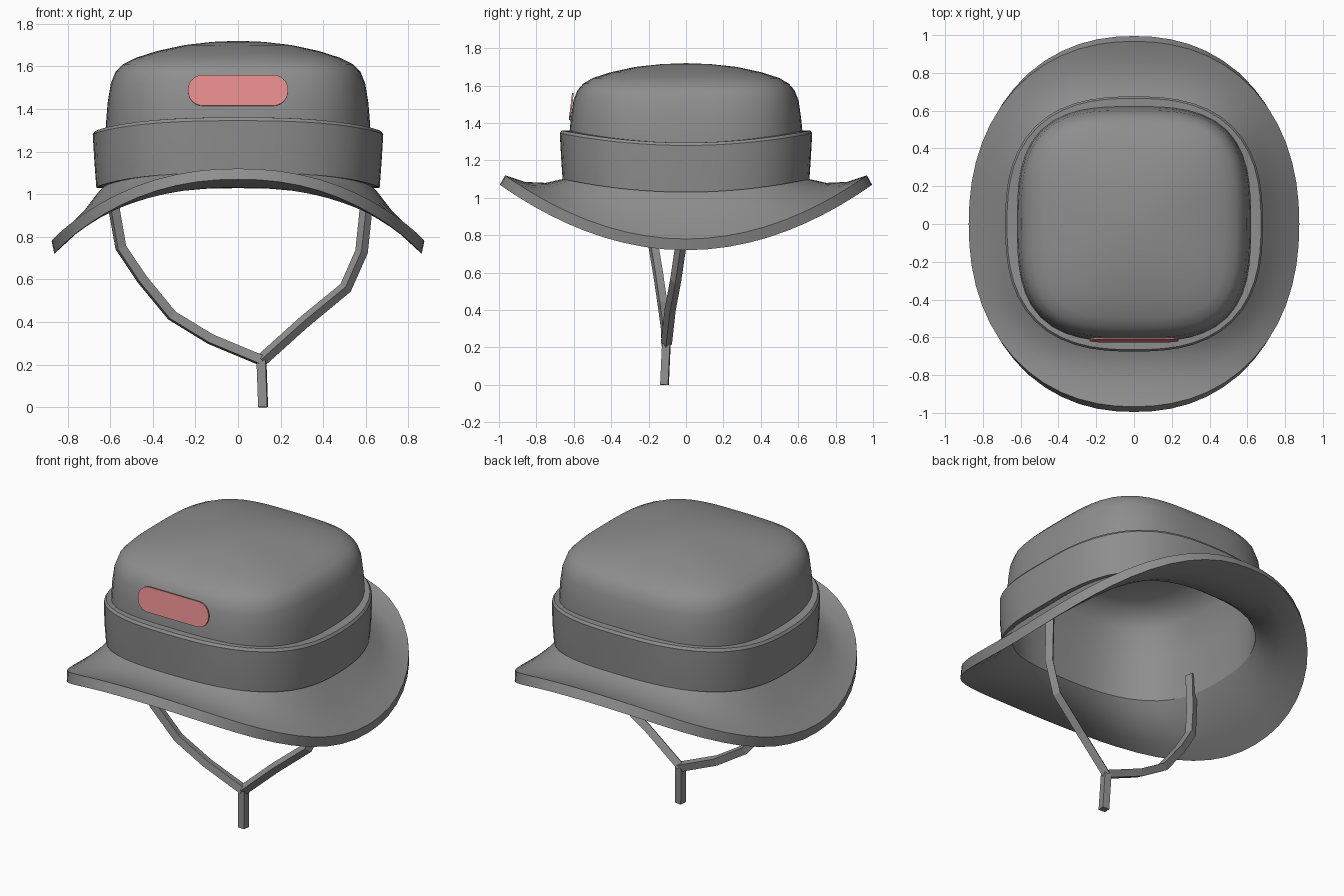
import bpy, bmesh, math
from mathutils import Vector

if "Cube" in bpy.data.objects:
    bpy.data.objects.remove(bpy.data.objects["Cube"], do_unlink=True)


def material(name, colour):
    m = bpy.data.materials.new(name)
    m.use_nodes = True
    m.diffuse_color = (*colour, 1)
    m.node_tree.nodes["Principled BSDF"].inputs["Base Color"].default_value = (*colour, 1)
    return m


GREY = material("grey cloth", (0.27, 0.27, 0.27))
RED = material("soft red", (0.8, 0.27, 0.27))
SEGMENTS = 56


def finish(name, bm, mat, smooth=True):
    bmesh.ops.recalc_face_normals(bm, faces=bm.faces)
    mesh = bpy.data.meshes.new(name)
    bm.to_mesh(mesh)
    bm.free()
    mesh.materials.append(mat)
    ob = bpy.data.objects.new(name, mesh)
    bpy.context.collection.objects.link(ob)
    if smooth:
        bpy.ops.object.select_all(action='DESELECT')
        ob.select_set(True)
        bpy.context.view_layer.objects.active = ob
        bpy.ops.object.shade_smooth_by_angle(angle=math.radians(35))
    return ob


def ring(bm, rx, ry, z_side, z_end, n):
    """Rounded-square loop whose front and back may sit higher than its sides."""
    verts = []
    for i in range(SEGMENTS):
        a = 2 * math.pi * i / SEGMENTS
        c, s = math.cos(a), math.sin(a)
        r = (abs(c) ** n + abs(s) ** n) ** (-1 / n)
        z = z_side + (z_end - z_side) * (r * s) ** 2
        verts.append(bm.verts.new((rx * r * c, ry * r * s, z)))
    return verts


def loft(name, rings, mat, closed=False, tip=None):
    """Skin a list of rings; join last to first, or end them in a centre point."""
    bm = bmesh.new()
    loops = [ring(bm, *r) for r in rings]
    pairs = list(zip(loops, loops[1:]))
    if closed:
        pairs.append((loops[-1], loops[0]))
    for lo, hi in pairs:
        for i in range(SEGMENTS):
            j = (i + 1) % SEGMENTS
            bm.faces.new((lo[i], lo[j], hi[j], hi[i]))
    if tip is not None:
        top = bm.verts.new((0, 0, tip))
        last = loops[-1]
        for i in range(SEGMENTS):
            bm.faces.new((last[i], last[(i + 1) % SEGMENTS], top))
    return finish(name, bm, mat)


# Crown: straight wall, rounded shoulder, gently domed top
loft("crown", [
    (.62, .625, 1.04, 1.10, 2.9), (.62, .625, 1.33, 1.33, 3.0),
    (.612, .615, 1.43, 1.43, 3.1), (.597, .602, 1.52, 1.52, 3.2),
    (.575, .58, 1.575, 1.575, 3.3), (.54, .55, 1.61, 1.61, 3.4),
    (.48, .50, 1.64, 1.64, 3.5), (.38, .40, 1.672, 1.672, 3.2),
    (.25, .27, 1.70, 1.70, 2.6), (.12, .13, 1.715, 1.715, 2.1),
], GREY, tip=1.72)

# Inside lining of the crown
loft("crown_lining", [
    (.60, .605, 1.02, 1.09, 2.8), (.60, .605, 1.30, 1.30, 3.0),
    (.575, .58, 1.50, 1.50, 3.2), (.52, .53, 1.575, 1.575, 3.4),
    (.44, .46, 1.61, 1.61, 3.4), (.25, .27, 1.66, 1.66, 2.6),
], GREY, tip=1.68)

# Wide band wrapped round the crown
loft("hat_band", [
    (.61, .615, 1.03, 1.10, 2.9), (.665, .66, 1.03, 1.10, 2.7),
    (.674, .668, 1.15, 1.22, 2.7), (.682, .675, 1.28, 1.345, 2.6),
    (.672, .665, 1.295, 1.36, 2.6), (.61, .615, 1.295, 1.36, 2.9),
], GREY, closed=True)

# Brim: dips at the sides, turns up at the front and back
loft("brim", [
    (.61, .615, 1.06, 1.125, 2.8), (.655, .66, 1.01, 1.10, 2.7),
    (.72, .75, .925, 1.08, 2.5), (.80, .86, .845, 1.085, 2.3),
    (.875, .967, .78, 1.12, 2.2), (.862, .995, .72, 1.07, 2.2),
    (.77, .87, .805, 1.032, 2.3), (.69, .76, .885, 1.028, 2.5),
    (.63, .66, .97, 1.05, 2.7), (.60, .605, 1.02, 1.09, 2.8),
], GREY, closed=True)


# Rounded patch lying on the sloping front of the crown
def patch(width, height, thick):
    bm = bmesh.new()
    r, outline = height * .48, []
    for k in range(4):
        sx = 1 if k in (0, 3) else -1
        sz = 1 if k < 2 else -1
        for step in range(7):
            a = math.pi / 2 * (k + step / 6)
            outline.append((sx * (width / 2 - r) + r * math.cos(a),
                            sz * (height / 2 - r) + r * math.sin(a)))
    face = bm.faces.new([bm.verts.new((x, 0, z)) for x, z in outline])
    out = bmesh.ops.extrude_face_region(bm, geom=[face])["geom"]
    for v in out:
        if isinstance(v, bmesh.types.BMVert):
            v.co.y += thick
    ob = finish("front_patch", bm, RED, smooth=False)
    ob.location = (0, -.618, 1.488)
    ob.rotation_euler.x = math.radians(-7)


patch(.47, .146, .009)


# Chin cord: two straps meeting in a short tail
def cord(name, points, radius=.03):
    curve = bpy.data.curves.new(name, 'CURVE')
    curve.dimensions = '3D'
    curve.bevel_depth = radius
    curve.bevel_resolution = 0
    curve.use_fill_caps = True
    spline = curve.splines.new('POLY')
    spline.points.add(len(points) - 1)
    for p, co in zip(spline.points, points):
        p.co = (*co, 1)
    spline.use_smooth = False
    curve.materials.append(GREY)
    ob = bpy.data.objects.new(name, curve)
    bpy.context.collection.objects.link(ob)


knot = Vector((.11, -.105, .22))
cord("left_chin_strap", [(.60, .01, 1.15), (.60, 0, .92), (.58, -.03, .73),
                         (.505, -.055, .56), (.31, -.085, .40), knot])
cord("right_chin_strap", [(-.59, -.22, 1.15), (-.58, -.2, .92), (-.55, -.175, .75),
                          (-.45, -.15, .60), (-.31, -.125, .43), (-.13, -.11, .32), knot])
cord("chin_strap_tail", [knot, (.118, -.115, 0)])
